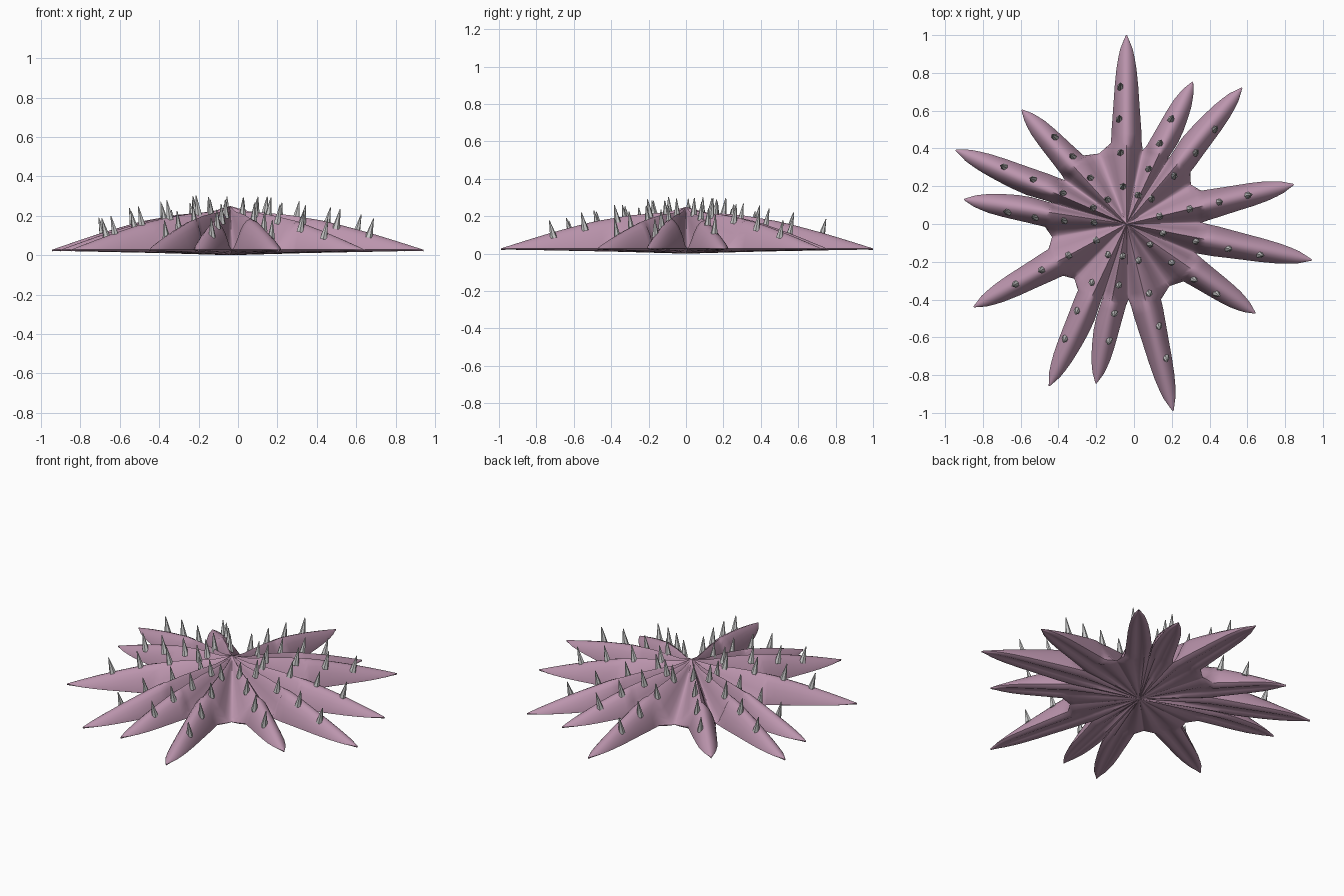
import bpy, bmesh, math, random
from mathutils import Vector

if "Cube" in bpy.data.objects:
    bpy.data.objects.remove(bpy.data.objects["Cube"])

random.seed(4)
CX, CY = -0.04, 0.0
WEB = 0.40  # radius of the web between the arms

# arms counter-clockwise: angle, length, sideways offset of its spine row
ARMS = [(-76, 1.02, .035), (-34.7, .83, -.04), (-11, 1.0, -.025), (13.3, .91, .0),
        (49.7, .945, -.035), (65, .83, .02), (90, 1.0, .04), (132.5, .82, -.03),
        (156.6, .985, -.02), (171.4, .87, .04), (208.5, .92, 0), (244.5, .95, -.04),
        (259.2, .86, .025)]
RIDGE = [(0, .25), (.1, .222), (.3, .205), (.5, .172), (.7, .12), (.85, .075), (1, .028)]
VALLEY = [(0, .25), (.05, .208), (.1, .18), (.2, .12), (.3, .07), (.37, .04), (.4, .028)]
WIDTH = [(0, .09), (.48, .08), (.6, .071), (.75, .061), (.85, .05), (.93, .032), (1, .003)]
INNER = [0, .05, .1, .17, .24, .31, .37, WEB]
OUTER = [.05, .13, .25, .4, .55, .7, .8, .88, .95, 1]
N = 6


def lerp(table, x):
    for (x0, y0), (x1, y1) in zip(table, table[1:]):
        if x <= x1:
            return y0 + (y1 - y0) * (x - x0) / (x1 - x0)
    return table[-1][1]


def gap(k, side):
    """Half of the angle to the neighbouring arm."""
    d = (ARMS[(k + side) % len(ARMS)][0] - ARMS[k][0]) * side
    return math.radians(d % 360) / 2


def arm_point(k, s, u, top):
    ang, length = math.radians(ARMS[k][0]), ARMS[k][1]
    half = gap(k, 1 if u > 0 else -1)
    t = s / length
    bottom = .02 * min(1, t * 1.1)
    ridge = max(lerp(RIDGE, t), bottom + .004)
    if s <= WEB:
        a = ang + u * half
        x, y = s * math.cos(a), s * math.sin(a)
        edge = lerp(VALLEY, s) if top else .028 * s / WEB
        f = .5 + .5 * math.cos(math.pi * u)
    else:
        w = u * min(lerp(WIDTH, t), .97 * s * math.tan(half))
        x = s * math.cos(ang) - w * math.sin(ang)
        y = s * math.sin(ang) + w * math.cos(ang)
        edge = .028
        f = max(0, 1 - u * u) ** .8
    if top:
        z = edge + (ridge - edge) * f
    else:
        # shallow groove along the underside
        g = .018 * min(1, s / .25) * max(0, 1 - (u / .45) ** 2) * (1 - t ** 4)
        z = bottom + (edge - bottom) * abs(u) ** 3 + g
    return Vector((CX + x, CY + y, z))


def finish(bm, name, angle):
    mesh = bpy.data.meshes.new(name)
    bm.to_mesh(mesh)
    bm.free()
    ob = bpy.data.objects.new(name, mesh)
    bpy.context.collection.objects.link(ob)
    bpy.ops.object.select_all(action='DESELECT')
    ob.select_set(True)
    bpy.context.view_layer.objects.active = ob
    bpy.ops.object.shade_smooth_by_angle(angle=math.radians(angle))
    return ob


# body: a top and a bottom sheet for every arm, welded along the valleys
bm = bmesh.new()
us = [math.sin(j / N * math.pi / 2) for j in range(-N, N + 1)]
for k, (_, length, _) in enumerate(ARMS):
    rows = INNER + [WEB + (length - WEB) * t for t in OUTER]
    for top in (True, False):
        grid = [[bm.verts.new(arm_point(k, s, u, top)) for u in us] for s in rows]
        for r0, r1 in zip(grid, grid[1:]):
            for j in range(2 * N):
                q = [r0[j], r1[j], r1[j + 1], r0[j + 1]]
                bm.faces.new(q if top else q[::-1])
bmesh.ops.remove_doubles(bm, verts=bm.verts, dist=.0004)
bmesh.ops.recalc_face_normals(bm, faces=bm.faces)
body = finish(bm, "starfish_body", 50)
mat = bpy.data.materials.new("mauve_skin")
mat.diffuse_color = (.50, .30, .42, 1)
mat.use_nodes = True
mat.node_tree.nodes["Principled BSDF"].inputs["Base Color"].default_value = mat.diffuse_color
body.data.materials.append(mat)

# spines: four small cones leaning outward along each arm
bm = bmesh.new()
for k, (deg, length, off) in enumerate(ARMS):
    a = math.radians(deg)
    out = Vector((math.cos(a), math.sin(a), 0))
    for frac in (.20, .38, .555, .725):
        s = frac * length
        half = gap(k, 1 if off > 0 else -1)
        span = s * half if s <= WEB else min(lerp(WIDTH, frac), s * math.tan(half))
        u = max(-.5, min(.5, off * min(1, frac * 2) / span))
        base = arm_point(k, s, u, True)
        axis = (Vector((0, 0, 1)) + out * (.1 + .22 * frac)).normalized()
        h = random.uniform(.095, .11)
        rot = axis.to_track_quat('Z', 'Y').to_matrix().to_4x4()
        rot.translation = base + axis * (h / 2 - .012)
        bmesh.ops.create_cone(bm, cap_ends=True, segments=6, radius1=.02,
                              radius2=.002, depth=h, matrix=rot)
finish(bm, "spines", 30)
